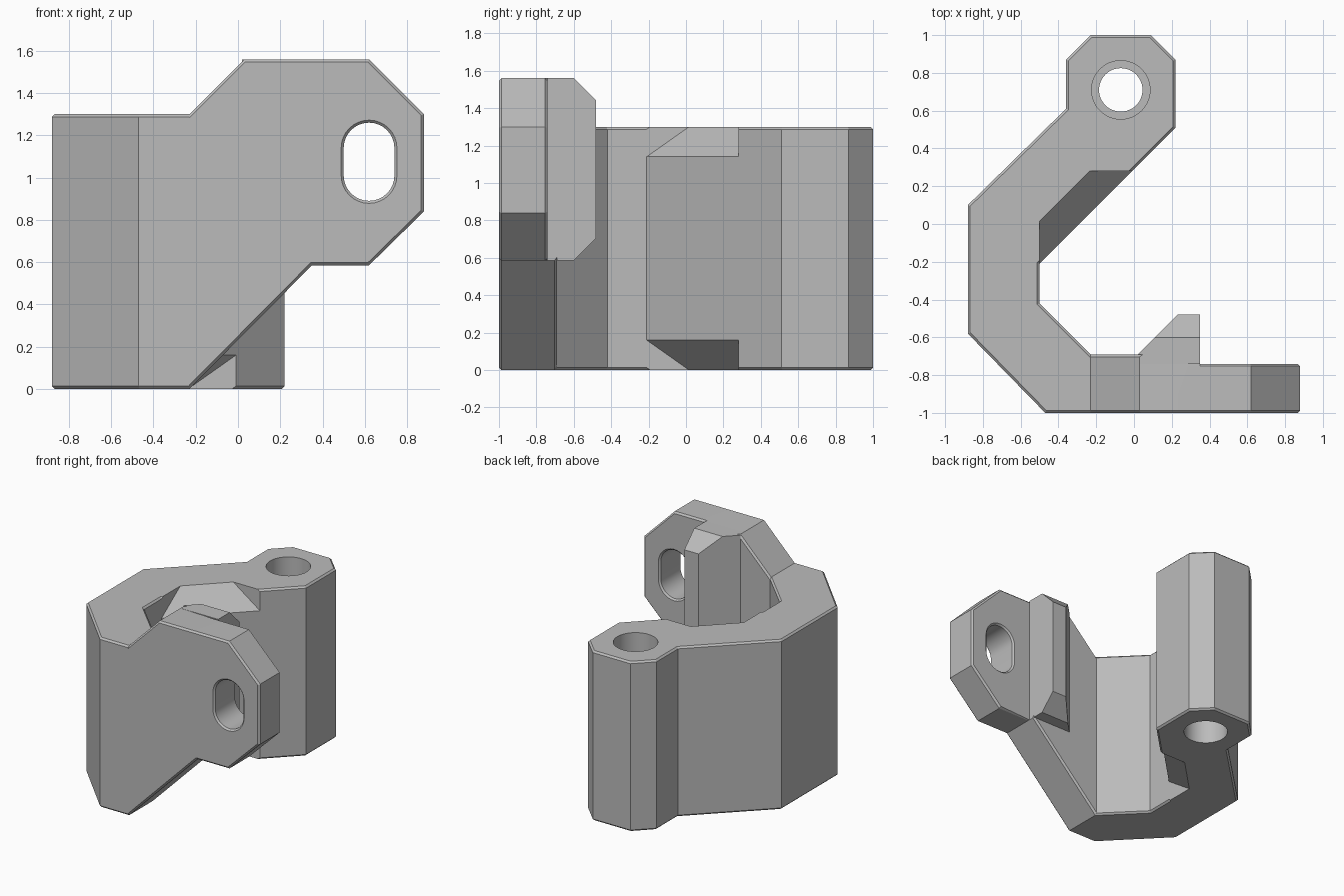
import bpy, bmesh, math
from mathutils import Vector

if "Cube" in bpy.data.objects:
    bpy.data.objects.remove(bpy.data.objects["Cube"], do_unlink=True)

grey = bpy.data.materials.new("plain grey")
grey.use_nodes = True
grey.diffuse_color = (0.5, 0.5, 0.5, 1)
grey.node_tree.nodes["Principled BSDF"].inputs["Base Color"].default_value = (0.5, 0.5, 0.5, 1)


def loft(name, rings, edit=None):
    """Closed solid through matching rings of 3D points."""
    bm = bmesh.new()
    rows = [[bm.verts.new(p) for p in ring] for ring in rings]
    n = len(rows[0])
    for low, high in zip(rows, rows[1:]):
        for i in range(n):
            j = (i + 1) % n
            bm.faces.new((low[i], low[j], high[j], high[i]))
    bm.faces.new(rows[0][::-1])
    bm.faces.new(rows[-1])
    bmesh.ops.recalc_face_normals(bm, faces=bm.faces)
    if edit:
        edit(bm)
    mesh = bpy.data.meshes.new(name)
    bm.to_mesh(mesh)
    bm.free()
    mesh.materials.append(grey)
    obj = bpy.data.objects.new(name, mesh)
    bpy.context.collection.objects.link(obj)
    return obj


def chamfer(rule, width=0.013):
    """Edit step that chamfers the edges whose two ends satisfy the rule."""
    def edit(bm):
        edges = [e for e in bm.edges if rule(e.verts[0].co, e.verts[1].co)]
        bmesh.ops.bevel(bm, geom=edges, offset=width, segments=1, affect='EDGES')
    return edit


def cut(obj, cutter):
    cutter.hide_render = True
    mod = obj.modifiers.new("cut", 'BOOLEAN')
    mod.operation = 'DIFFERENCE'
    mod.solver = 'EXACT'
    mod.object = cutter
    bpy.context.view_layer.objects.active = obj
    bpy.ops.object.modifier_apply(modifier=mod.name)
    bpy.data.objects.remove(cutter, do_unlink=True)


def near(a, b):
    return abs(a - b) < 1e-4


def plan(points, z):
    return [(x, y, z) for x, y in points]


def upright(points, y):
    return [(x, y, z) for x, z in points]


HEIGHT, JOIN = 1.3, -0.23

# Curved wall with the round-bored post at its back end
hook_plan = [(JOIN, -1), (JOIN, -0.69), (-0.5, -0.42), (-0.5, -0.21), (0.22, 0.51),
             (0.22, 0.87), (0.09, 1), (-0.23, 1), (-0.36, 0.87), (-0.36, 0.61),
             (-0.88, 0.1), (-0.88, -0.58), (-0.47, -1)]


def hook_rim(a, b):
    at_join = near(a.x, JOIN) and near(b.x, JOIN) and a.y < 0
    return near(a.z, b.z) and not at_join


hook = loft("hook_wall", [plan(hook_plan, 0), plan(hook_plan, HEIGHT)], chamfer(hook_rim))

# Sloped notches in the inner wall, top and bottom
inner = [(-0.5, -0.267), (0.047, 0.28)]
outer = [(-0.5, 0.214), (-0.434, 0.28)]
rest = [(0.3, 0.28), (0.3, -0.4), (-0.5, -0.4)]
for flip in (False, True):
    z0, z1 = (HEIGHT - 1.1, HEIGHT - 1.44) if flip else (1.1, 1.44)
    cut(hook, loft("notch_cutter", [plan(inner + rest, z0), plan(outer + rest, z1)]))

# Post bore, wider at both ends
def circle(radius, z, sides=48):
    return [(-0.07 + radius * math.cos(2 * math.pi * i / sides),
             0.71 + radius * math.sin(2 * math.pi * i / sides), z) for i in range(sides)]


cut(hook, loft("bore_cutter", [circle(0.155, -0.1), circle(0.155, 0.3), circle(0.115, 0.3),
                               circle(0.115, 1.0), circle(0.115 + 0.04, 1.0), circle(0.155, 1.4)]))

# Front plate reaching up and sideways
plate_shape = [(JOIN, 0), (0.35, 0.585), (0.62, 0.585), (0.88, 0.84), (0.88, 1.3),
               (0.62, 1.56), (0.35, 1.56), (0.03, 1.56), (JOIN, HEIGHT)]


def plate_rim(a, b):
    front = near(a.y, -1) and near(b.y, -1) and not (near(a.x, JOIN) and near(b.x, JOIN))
    back = near(a.y, -0.74) and near(b.y, -0.74) and min(a.x, b.x) > 0.34
    return front or back


plate = loft("front_plate", [upright(plate_shape, -1), upright(plate_shape, -0.74)],
             chamfer(plate_rim))

# Long rounded slot through the plate, with eased rims
def slot(radius, y, steps=16):
    points = []
    for start, z in ((0, 1.14), (math.pi, 1.01)):
        for i in range(steps + 1):
            a = start + math.pi * i / steps
            points.append((0.62 + radius * math.cos(a), z + radius * math.sin(a)))
    return upright(points, y)


cut(plate, loft("slot_cutter", [slot(0.142, -1.01), slot(0.12, -0.988),
                                slot(0.12, -0.752), slot(0.142, -0.73)]))

# Thicker backing where the plate meets the wall
backing_shape = [(JOIN, 0), (0.35, 0.585), (0.35, 1.56), (0.03, 1.56), (JOIN, HEIGHT)]


def backing_rim(a, b):
    sloped = not near(a.x, b.x) and not near(a.z, b.z)
    return near(a.y, -0.69) and near(b.y, -0.69) and sloped


loft("plate_backing", [upright(backing_shape, -0.74), upright(backing_shape, -0.69)],
     chamfer(backing_rim))

# Wedge-shaped stop on the back of the plate
stop_side = [(-0.69, 0.585), (-0.6, 0.585), (-0.48, 0.705), (-0.48, 1.44), (-0.6, 1.56), (-0.69, 1.56)]


def slant_side(bm):
    geom = bm.verts[:] + bm.edges[:] + bm.faces[:]
    result = bmesh.ops.bisect_plane(bm, geom=geom, dist=1e-5, plane_co=(0.02, -0.69, 0),
                                    plane_no=Vector((-1, 1, 0)).normalized(), clear_outer=True)
    rim = [g for g in result["geom_cut"] if isinstance(g, bmesh.types.BMEdge)]
    bmesh.ops.holes_fill(bm, edges=rim, sides=0)
    bmesh.ops.recalc_face_normals(bm, faces=bm.faces)


loft("plate_stop", [[(x, y, z) for y, z in stop_side] for x in (0.0, 0.35)], slant_side)

# Smooth bores, crisp edges elsewhere
bpy.ops.object.select_all(action='DESELECT')
for obj in (hook, plate):
    obj.select_set(True)
bpy.context.view_layer.objects.active = hook
bpy.ops.object.shade_smooth_by_angle(angle=math.radians(25))
